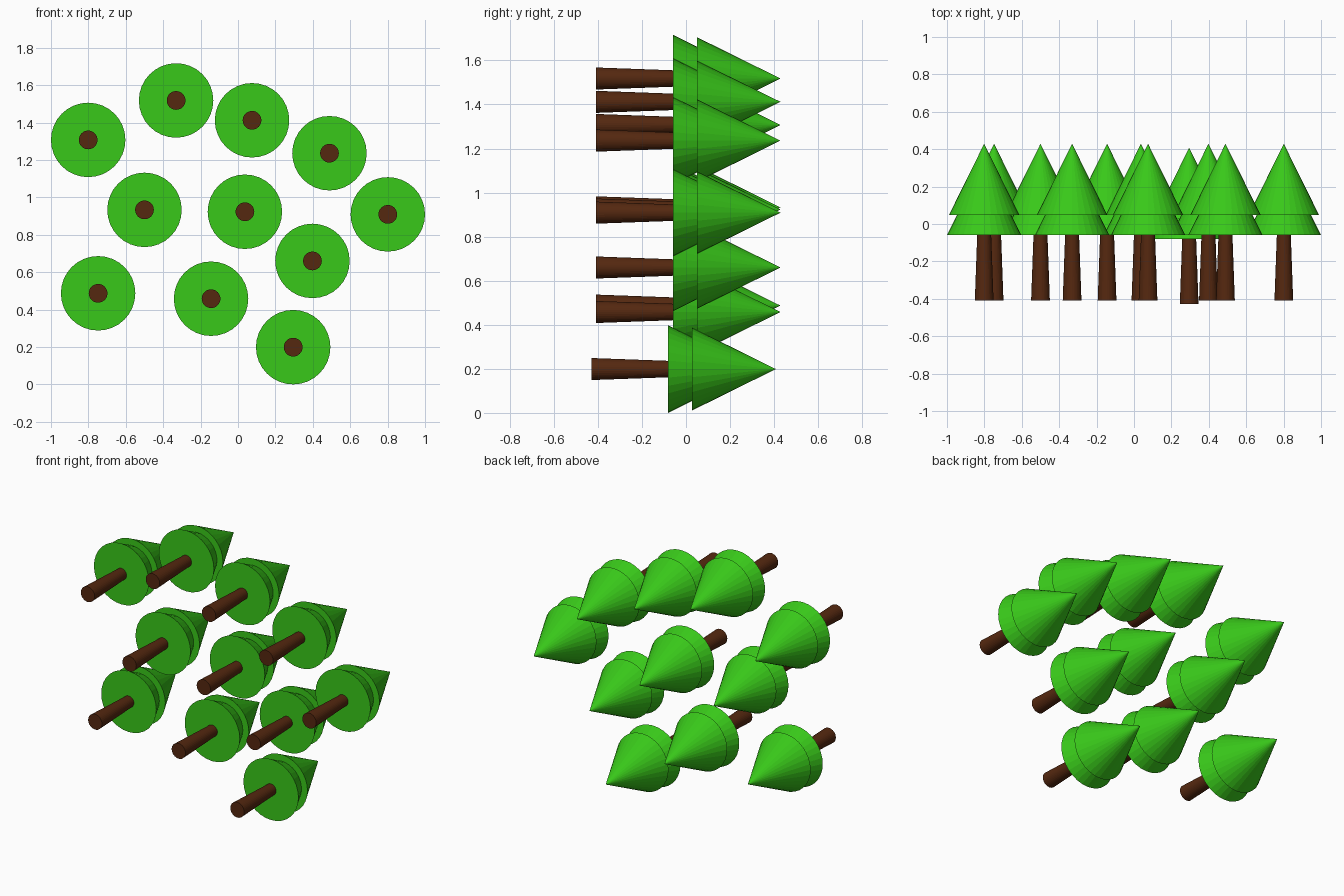
import bpy, bmesh
from math import pi
from mathutils import Matrix

if "Cube" in bpy.data.objects:
    bpy.data.objects.remove(bpy.data.objects["Cube"])

SIDES = 32


def material(name, color):
    mat = bpy.data.materials.new(name)
    mat.diffuse_color = color
    mat.use_nodes = True
    mat.node_tree.nodes["Principled BSDF"].inputs["Base Color"].default_value = mat.diffuse_color
    return mat


green = material("needles", (0.04, 0.58, 0.01, 1))
brown = material("bark", (0.09, 0.021, 0.005, 1))


def cone_mesh(name, y0, y1, r0, r1, mat):
    """Closed cone or tapered cylinder running along +y from y0 to y1."""
    bm = bmesh.new()
    bmesh.ops.create_cone(bm, cap_ends=True, segments=SIDES,
                          radius1=r0, radius2=r1, depth=y1 - y0)
    turn = Matrix.Translation((0, (y0 + y1) / 2, 0)) @ Matrix.Rotation(-pi / 2, 4, 'X')
    bmesh.ops.transform(bm, matrix=turn, verts=bm.verts)
    bmesh.ops.remove_doubles(bm, verts=bm.verts, dist=1e-5)
    mesh = bpy.data.meshes.new(name)
    bm.to_mesh(mesh)
    bm.free()
    mesh.materials.append(mat)
    return mesh


# Parts shared by every tree; each tree lies with its tip towards +y
parts = [
    cone_mesh("trunk", -0.408, -0.05, 0.05, 0.037, brown),
    cone_mesh("lower_foliage", -0.06, 0.34, 0.199, 0, green),
    cone_mesh("upper_foliage", 0.049, 0.429, 0.188, 0, green),
]

# Tree positions (x, y, z)
trees = [
    (-0.801, 0, 1.307), (-0.331, 0, 1.518), (0.075, 0, 1.412), (0.489, 0, 1.236),
    (-0.50, 0, 0.933), (0.037, 0, 0.923), (0.801, 0, 0.909), (0.398, 0, 0.66),
    (-0.748, 0, 0.487), (-0.144, 0, 0.458), (0.295, -0.021, 0.199),
]

for i, place in enumerate(trees, 1):
    for mesh in parts:
        ob = bpy.data.objects.new(f"{mesh.name}_{i}", mesh)
        ob.location = place
        bpy.context.collection.objects.link(ob)
